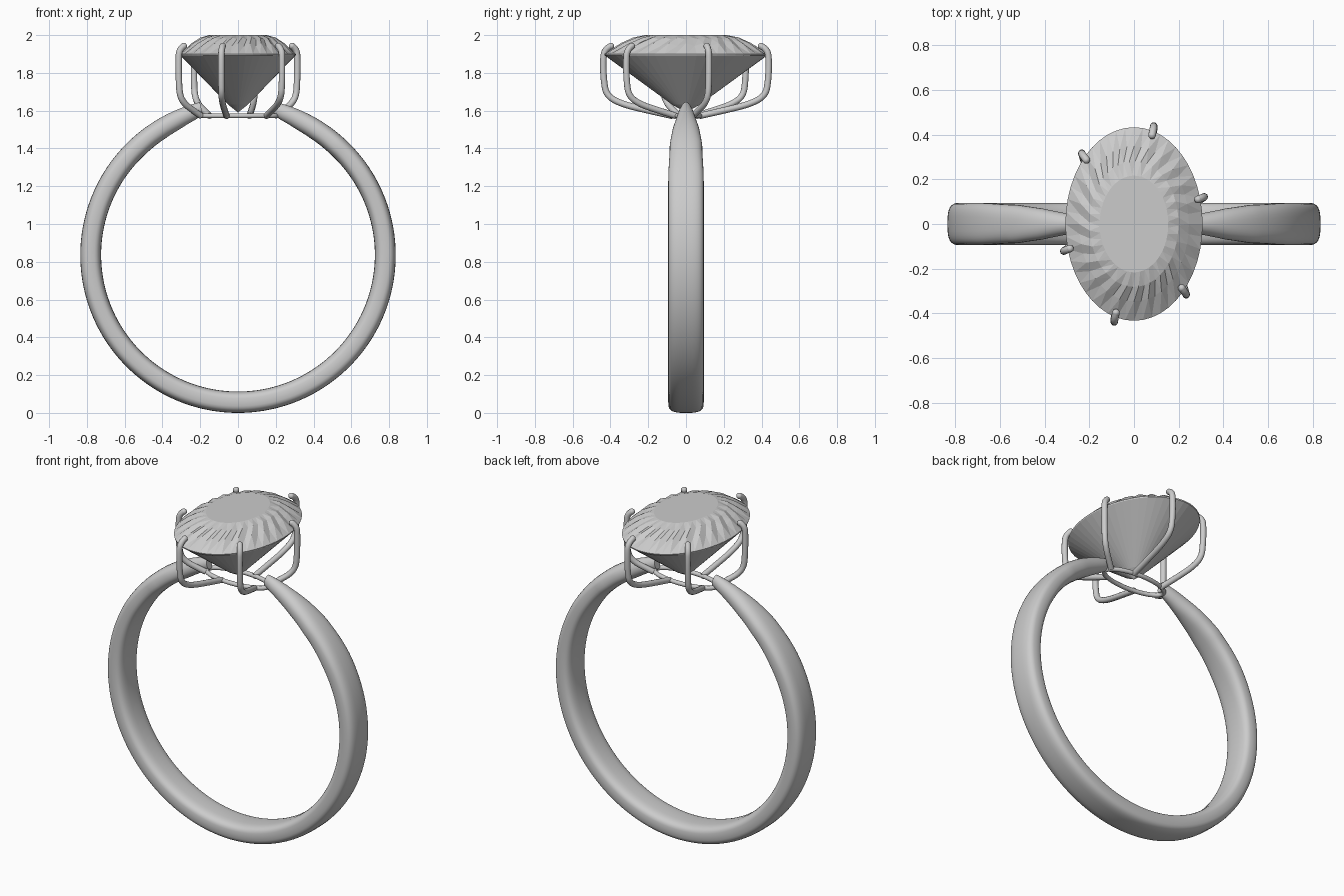
import bpy, bmesh
from math import sin, cos, pi, radians, copysign

if "Cube" in bpy.data.objects:
    bpy.data.objects.remove(bpy.data.objects["Cube"])

def finish(name, bm, smooth=None):
    bmesh.ops.recalc_face_normals(bm, faces=bm.faces)
    me = bpy.data.meshes.new(name)
    bm.to_mesh(me)
    bm.free()
    ob = bpy.data.objects.new(name, me)
    bpy.context.collection.objects.link(ob)
    if smooth:
        bpy.ops.object.select_all(action='DESELECT')
        ob.select_set(True)
        bpy.context.view_layer.objects.active = ob
        bpy.ops.object.shade_smooth_by_angle(angle=radians(smooth))
    return ob

def skin(bm, rings):
    for a, b in zip(rings, rings[1:]):
        n = len(a)
        for i in range(n):
            bm.faces.new((a[i], a[(i + 1) % n], b[(i + 1) % n], b[i]))

def lerp_table(table, t):
    for (t0, *a), (t1, *b) in zip(table, table[1:]):
        if t <= t1:
            f = max(0, (t - t0) / (t1 - t0))
            f = f * f * (3 - 2 * f) if t0 >= 42 else f
            return [p + (q - p) * f for p, q in zip(a, b)]
    return table[-1][1:]

def wire(name, pts, radius, closed=False):
    cu = bpy.data.curves.new(name, 'CURVE')
    cu.dimensions = '3D'
    cu.bevel_depth, cu.bevel_resolution = radius, 4
    cu.use_fill_caps = True
    sp = cu.splines.new('NURBS')
    sp.points.add(len(pts) - 1)
    for p, co in zip(sp.points, pts):
        p.co = (*co, 1)
    sp.order_u, sp.resolution_u = 3, 8
    sp.use_endpoint_u, sp.use_cyclic_u = not closed, closed
    ob = bpy.data.objects.new(name, cu)
    bpy.context.collection.objects.link(ob)
    bpy.ops.object.select_all(action='DESELECT')
    ob.select_set(True)
    bpy.context.view_layer.objects.active = ob
    bpy.ops.object.convert(target='MESH')
    ob = bpy.context.object
    bpy.ops.object.shade_smooth_by_angle(angle=radians(50))
    return ob

# Band: open hoop, tapered towards the setting
# angle from the top, half width, inner radius, squareness
TAPER = [(14, .026, .765, 2.0), (18, .038, .75, 2.0), (25, .053, .734, 2.1),
         (32, .070, .728, 2.3), (42, .086, .725, 2.6), (60, .094, .725, 3.0),
         (180, .094, .722, 3.2)]
R, CZ, N = .835, .835, 32
bm = bmesh.new()
rings = []
for k in range(167):
    a = 14 + 2 * k
    hw, rin, ex = lerp_table(TAPER, min(a, 360 - a))
    mid, ht = (R + rin) / 2, (R - rin) / 2
    t = radians(a)
    ring = []
    for i in range(N):
        u = 2 * pi * i / N
        y = hw * copysign(abs(cos(u)) ** (2 / ex), cos(u))
        r = mid + ht * copysign(abs(sin(u)) ** (2 / ex), sin(u))
        ring.append(bm.verts.new((r * sin(t), y, CZ + r * cos(t))))
    rings.append(ring)
skin(bm, rings)
bm.faces.new(rings[0])
bm.faces.new(rings[-1])
finish("band", bm, 50)

# Gem: oval cut with swirling crown facets
GX, GY, S = .307, .433, 48
bm = bmesh.new()

def oval(scale, z, twist=0, wobble=0):
    out = []
    for i in range(S):
        a = 2 * pi * (i + twist) / S
        w = wobble * (1 if i % 2 else -1)
        out.append(bm.verts.new((GX * scale * cos(a), GY * scale * sin(a), z + w)))
    return out

levels = [oval(.17, 1.632), oval(.6, 1.768), oval(.995, 1.893), oval(1, 1.9),
          oval(.8, 1.95, 1.0, .007), oval(.65, 1.983, 1.8, .004), oval(.5, 2.0, 2.4)]
skin(bm, levels)
bm.faces.new(levels[-1])
tip = bm.verts.new((0, 0, 1.59))
for i in range(S):
    bm.faces.new((tip, levels[0][(i + 1) % S], levels[0][i]))
crown = [f for f in bm.faces if len(f.verts) == 4 and f.calc_center_median().z > 1.9]
bmesh.ops.triangulate(bm, faces=crown)
finish("gem", bm)

# Base ring of the setting
wire("setting_ring", [(.205 * cos(2 * pi * i / 32), .078 * sin(2 * pi * i / 32), 1.573)
                      for i in range(32)], .013, True)

# Six claws: foot on the base ring, outermost point at the gem edge
CLAWS = [((.06, .07), (.088, .432)), ((-.15, .052), (-.232, .312)),
         ((.195, .035), (.312, .12))]
PATH = [(0, 1.572), (.35, 1.60), (.75, 1.635), (.97, 1.68),
        (1.01, 1.76), (1.02, 1.86), (1.0, 1.925)]
n = 0
for foot, top in CLAWS:
    for s in (1, -1):
        n += 1
        pts = [(s * (foot[0] + (top[0] - foot[0]) * f),
                s * (foot[1] + (top[1] - foot[1]) * f), z) for f, z in PATH]
        end = (s * top[0] * .92, s * top[1] * .92, 1.942)
        wire(f"claw_{n}", pts + [end], .017)
        bpy.ops.mesh.primitive_uv_sphere_add(segments=16, ring_count=10,
                                             radius=.0172, location=end)
        bpy.context.object.name = f"claw_tip_{n}"
        bpy.ops.object.shade_smooth_by_angle(angle=radians(50))
